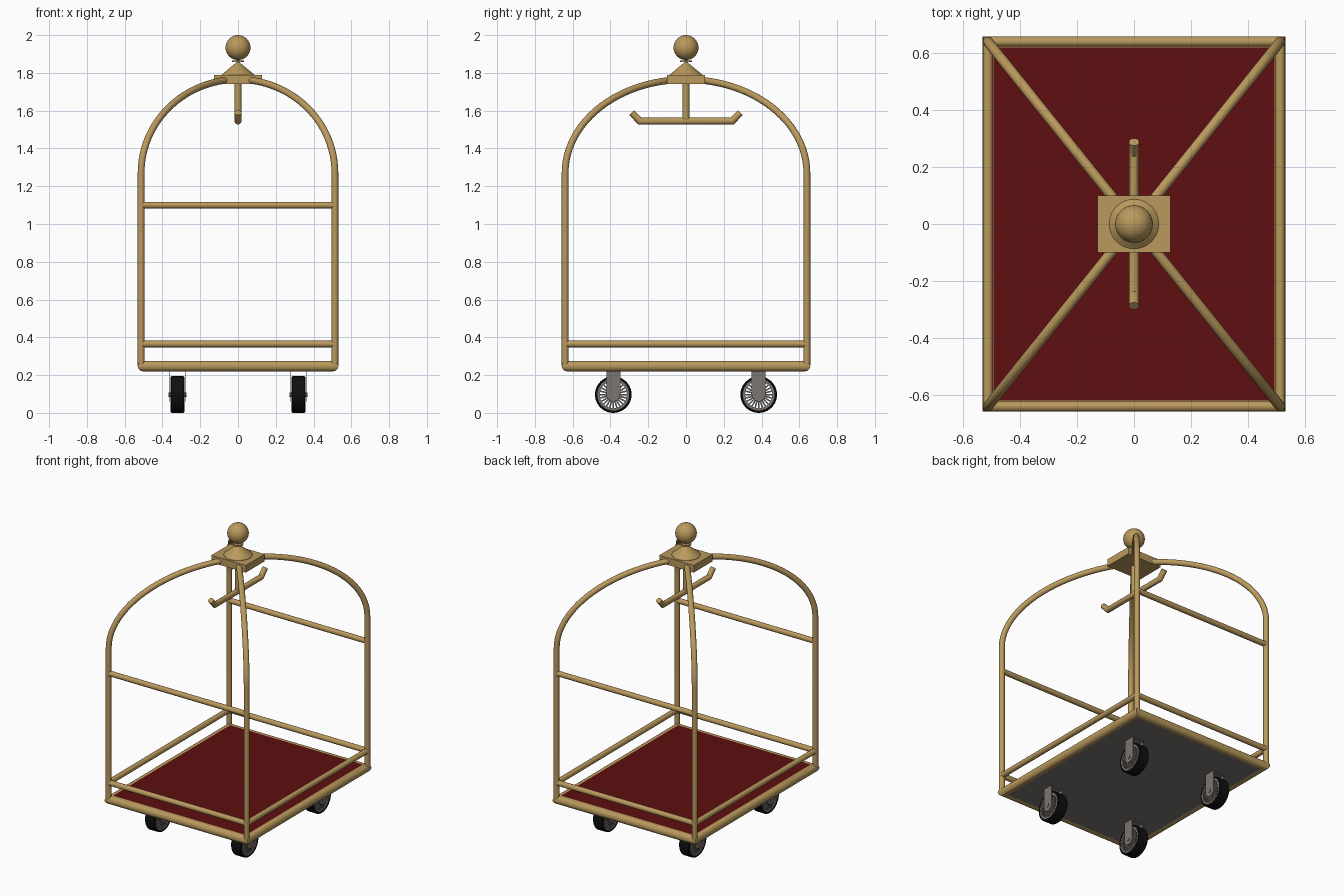
import bpy, bmesh, math
from mathutils import Vector, Matrix

if "Cube" in bpy.data.objects:
    bpy.data.objects.remove(bpy.data.objects["Cube"])


def material(name, rgb):
    m = bpy.data.materials.new(name)
    m.diffuse_color = (*rgb, 1)
    m.use_nodes = True
    m.node_tree.nodes["Principled BSDF"].inputs["Base Color"].default_value = m.diffuse_color
    return m


BRASS = material("brass", (0.49, 0.32, 0.11))
RED = material("red carpet", (0.112, 0.0045, 0.005))
STEEL = material("grey steel", (0.20, 0.18, 0.165))
RUBBER = material("black rubber", (0.005, 0.005, 0.005))


def finish(name, bm, mat):
    bmesh.ops.recalc_face_normals(bm, faces=bm.faces)
    me = bpy.data.meshes.new(name)
    bm.to_mesh(me)
    bm.free()
    me.materials.append(mat)
    for p in me.polygons:
        p.use_smooth = True
    me.set_sharp_from_angle(angle=math.radians(35))
    ob = bpy.data.objects.new(name, me)
    bpy.context.collection.objects.link(ob)
    return ob


def add_box(bm, center, size, rot=Matrix()):
    m = rot @ Matrix.Translation(center) @ Matrix.Diagonal((*size, 1))
    bmesh.ops.create_cube(bm, size=1, matrix=m)


def box(name, center, size, mat):
    bm = bmesh.new()
    add_box(bm, center, size)
    return finish(name, bm, mat)


def tube(name, path, r, mat, closed=False, sides=20):
    """Round tube along a planar path with true mitred corners."""
    pts = [Vector(p) for p in path]
    n = len(pts)
    bm = bmesh.new()
    dirs = [(pts[(i + 1) % n] - pts[i]).normalized() for i in range(n)]
    if not closed:
        dirs[-1] = dirs[-2]
    d0 = dirs[-1] if closed else dirs[0]
    ref = Vector((0, 0, 1)) if abs(d0.z) < 0.9 else Vector((1, 0, 0))
    u = d0.cross(ref).normalized()
    v = d0.cross(u)
    offs = [r * (math.cos(a) * u + math.sin(a) * v)
            for a in (2 * math.pi * k / sides for k in range(sides))]
    rings = []
    for i in range(n):
        d1 = dirs[i]
        nrm = (d0 + d1).normalized()
        rings.append([bm.verts.new(pts[i] + o - d0 * (o.dot(nrm) / d0.dot(nrm))) for o in offs])
        q = d0.rotation_difference(d1)
        offs = [q @ o for o in offs]
        d0 = d1
    for i in range(n if closed else n - 1):
        a, b = rings[i], rings[(i + 1) % n]
        for k in range(sides):
            j = (k + 1) % sides
            bm.faces.new((a[k], a[j], b[j], b[k]))
    if not closed:
        bm.faces.new(rings[0])
        bm.faces.new(rings[-1])
    return finish(name, bm, mat)


def lathe(name, profile, mat, place=Matrix(), steps=40):
    """Spin a closed (radius, height) outline around z."""
    bm = bmesh.new()
    vs = [bm.verts.new((r, 0, h)) for r, h in profile]
    es = [bm.edges.new((vs[i], vs[(i + 1) % len(vs)])) for i in range(len(vs))]
    bmesh.ops.spin(bm, geom=vs + es, cent=(0, 0, 0), axis=(0, 0, 1),
                   angle=2 * math.pi, steps=steps)
    bmesh.ops.remove_doubles(bm, verts=bm.verts, dist=1e-5)
    bmesh.ops.transform(bm, matrix=place, verts=bm.verts)
    return finish(name, bm, mat)


PX, PY, PR = 0.513, 0.64, 0.018      # post position and tube radius
ARCH, TOP = 1.27, 1.765              # arch start and crown height
CORNERS = ((-1, -1), (1, -1), (1, 1), (-1, 1))

# deck
box("deck_board", (0, 0, 0.245), (1.0, 1.25, 0.04), STEEL)
box("carpet", (0, 0, 0.2695), (0.995, 1.25, 0.009), RED)
tube("base_frame", [(sx * 0.503, sy * 0.63, 0.248) for sx, sy in CORNERS], 0.028, BRASS, True)

# corner posts sweeping into diagonal arches that meet at the crown
for sx, sy in CORNERS:
    path = [(sx * PX, sy * PY, 0.25)]
    for k in range(25):
        a = k / 24 * math.pi / 2
        c = max(math.cos(a), 0.01)
        path.append((sx * PX * c, sy * PY * c, ARCH + (TOP - ARCH) * math.sin(a)))
    tube("post_and_arch", path, PR, BRASS)

# rails: low on all sides, high on front and back
for s in (-1, 1):
    for z, label in ((0.365, "low"), (1.10, "high")):
        tube(label + "_cross_rail", [(-PX, s * PY, z), (PX, s * PY, z)], PR * 0.98, BRASS)
    tube("low_side_rail", [(s * PX, -PY, 0.365), (s * PX, PY, 0.365)], PR * 0.98, BRASS)

# crown plate, finial cone, collar and ball
box("crown_plate", (0, 0, 1.764), (0.256, 0.2, 0.048), BRASS)
lathe("finial_cone", [(0, 1.78), (0.087, 1.78), (0.087, 1.79), (0.008, 1.856), (0.008, 1.88), (0, 1.88)], BRASS)
lathe("finial_collar", [(0, 1.857), (0.032, 1.857), (0.032, 1.865), (0, 1.865)], BRASS)
bm = bmesh.new()
bmesh.ops.create_uvsphere(bm, u_segments=32, v_segments=20, radius=0.066,
                          matrix=Matrix.Translation((0, 0, 1.934)))
finish("finial_ball", bm, BRASS)

# garment hanger
tube("hanger_stem", [(0, 0, 1.545), (0, 0, 1.75)], PR, BRASS)
tube("hanger_bar", [(0, -0.288, 1.59), (0, -0.245, 1.545), (0, 0.245, 1.545), (0, 0.288, 1.59)], PR, BRASS)

# casters
WR = 0.097
for sx, sy in CORNERS:
    cx, cy = sx * 0.32, sy * 0.385
    place = Matrix.Translation((cx, cy, WR)) @ Matrix.Rotation(math.pi / 2, 4, 'Y')
    lathe("tyre", [(0.084, -0.037), (0.092, -0.037), (WR, -0.031), (WR, 0.031),
                   (0.092, 0.037), (0.084, 0.037)], RUBBER, place)
    lathe("wheel_rim", [(0.072, -0.035), (0.085, -0.035), (0.085, 0.035), (0.072, 0.035)], STEEL, place)
    lathe("hub", [(0, -0.035), (0.04, -0.035), (0.04, 0.035), (0, 0.035)], STEEL, place, 24)
    lathe("axle", [(0, -0.047), (0.012, -0.047), (0.012, 0.047), (0, 0.047)], STEEL, place, 16)
    # spokes
    bm = bmesh.new()
    for k in range(24):
        rot = Matrix.Rotation(2 * math.pi * k / 24, 4, 'Z')
        add_box(bm, (0.056, 0, 0), (0.036, 0.008, 0.06), rot)
    bmesh.ops.transform(bm, matrix=place, verts=bm.verts)
    finish("spokes", bm, STEEL)
    # fork: two round-ended cheeks under a top plate
    bm = bmesh.new()
    outline = [(-0.037, 0.222), (0.037, 0.222)]
    outline += [(0.037 * math.cos(a), WR - 0.037 * math.sin(a))
                for a in (math.pi * k / 12 for k in range(13))]
    for s in (-1, 1):
        f = bm.faces.new([bm.verts.new((cx + s * 0.039, cy + y, z)) for y, z in outline])
        ext = bmesh.ops.extrude_face_region(bm, geom=[f], use_keep_orig=True)
        moved = [g for g in ext["geom"] if isinstance(g, bmesh.types.BMVert)]
        bmesh.ops.translate(bm, verts=moved, vec=(s * 0.004, 0, 0))
    add_box(bm, (cx, cy, 0.222), (0.086, 0.074, 0.008))
    finish("caster_fork", bm, STEEL)
